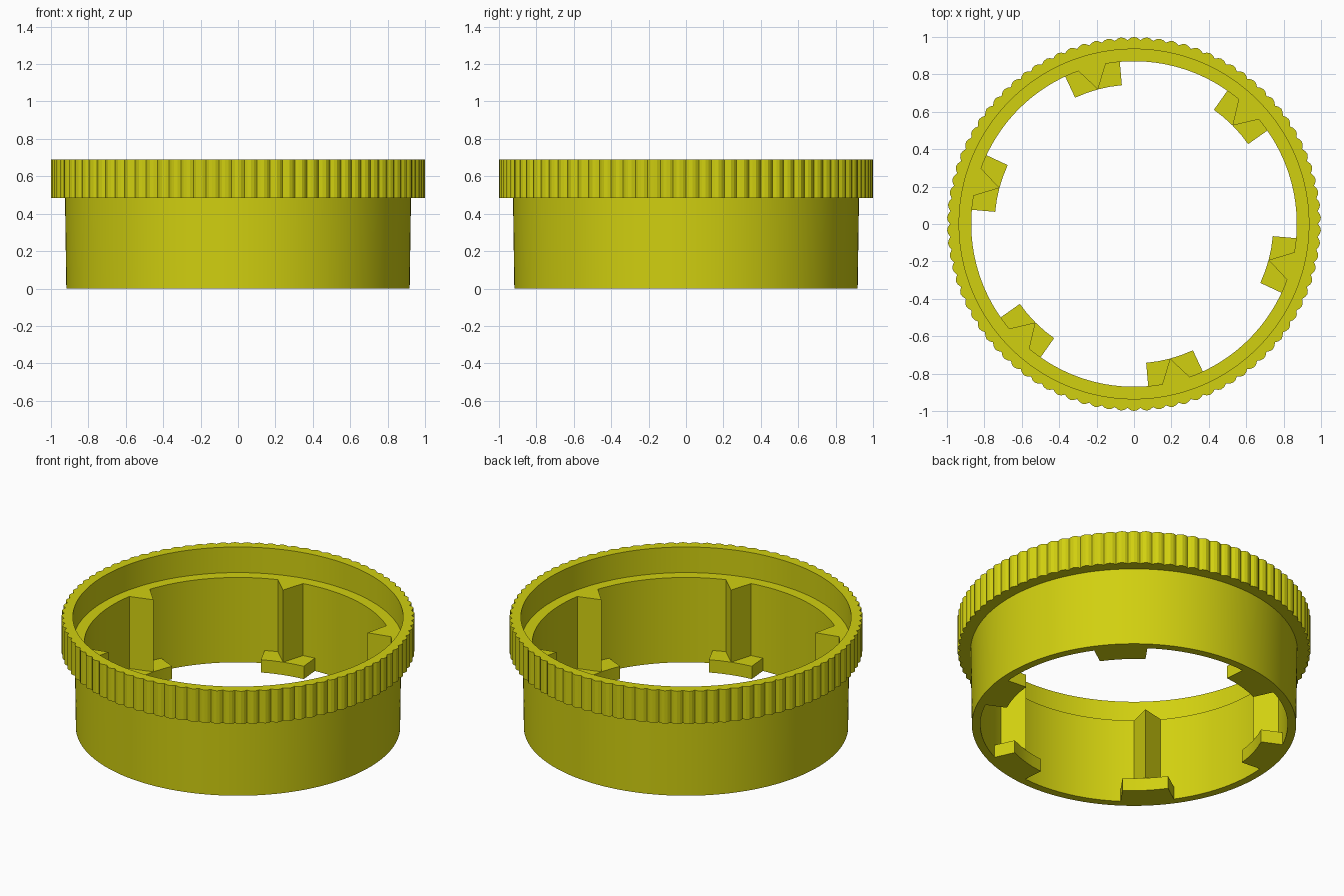
import bpy
import bmesh
from math import cos, sin, pi, radians

cube = bpy.data.objects.get("Cube")
if cube:
    bpy.data.objects.remove(cube)

# Single flat colour
yellow = bpy.data.materials.new("olive_yellow")
yellow.use_nodes = True
colour = (0.64, 0.63, 0.005, 1)
yellow.diffuse_color = colour
yellow.node_tree.nodes["Principled BSDF"].inputs["Base Color"].default_value = colour

SEGMENTS = 360
KNURL_STEPS = 4
INNER, TAB_R = 0.87, 0.745
LEDGE_Z, RIM_Z, TOP_Z, TAB_Z = 0.53, 0.485, 0.69, 0.08


def polar(r, degrees, z=0.0):
    a = radians(degrees)
    return (r * cos(a), r * sin(a), z)


def finish(bm, name):
    bmesh.ops.recalc_face_normals(bm, faces=bm.faces[:])
    mesh = bpy.data.meshes.new(name)
    bm.to_mesh(mesh)
    bm.free()
    mesh.materials.append(yellow)
    obj = bpy.data.objects.new(name, mesh)
    bpy.context.collection.objects.link(obj)
    bpy.ops.object.select_all(action='DESELECT')
    obj.select_set(True)
    bpy.context.view_layer.objects.active = obj
    bpy.ops.object.shade_smooth_by_angle(angle=radians(14))
    return obj


def prism(name, outline, z0, z1):
    bm = bmesh.new()
    low = [bm.verts.new((x, y, z0)) for x, y, _ in outline]
    high = [bm.verts.new((x, y, z1)) for x, y, _ in outline]
    bm.faces.new(low)
    bm.faces.new(high)
    for i in range(len(low)):
        j = (i + 1) % len(low)
        bm.faces.new((low[i], low[j], high[j], high[i]))
    return finish(bm, name)


# Ring body: revolved section whose rim radius is scalloped into grips
bm = bmesh.new()
loops = []
for s in range(SEGMENTS):
    rim = 0.984 + 0.016 * sin(pi * (s % KNURL_STEPS) / KNURL_STEPS)
    section = [(0.918, 0), (0.925, RIM_Z), (rim, RIM_Z), (rim, TOP_Z),
               (0.935, TOP_Z), (0.935, LEDGE_Z), (INNER, LEDGE_Z), (INNER, 0)]
    loops.append([bm.verts.new(polar(r, s, z)) for r, z in section])
for s in range(SEGMENTS):
    a, b = loops[s], loops[(s + 1) % SEGMENTS]
    for i in range(len(a)):
        j = (i + 1) % len(a)
        bm.faces.new((a[i], b[i], b[j], a[j]))
finish(bm, "knurled_ring")

# Six floor tabs, each with a pointed vertical rib up to the ledge
for n in range(6):
    mid = 45 + 60 * n
    wall = [polar(INNER, mid + d) for d in range(-10, 11)]
    inside = [polar(TAB_R, mid + d) for d in range(10, -11, -5)]
    prism(f"tab_{n + 1}", wall + inside, 0, TAB_Z)
    base = [polar(INNER, mid + d) for d in range(-5, 6)]
    prism(f"rib_{n + 1}", base + [polar(TAB_R, mid)], TAB_Z, LEDGE_Z)
